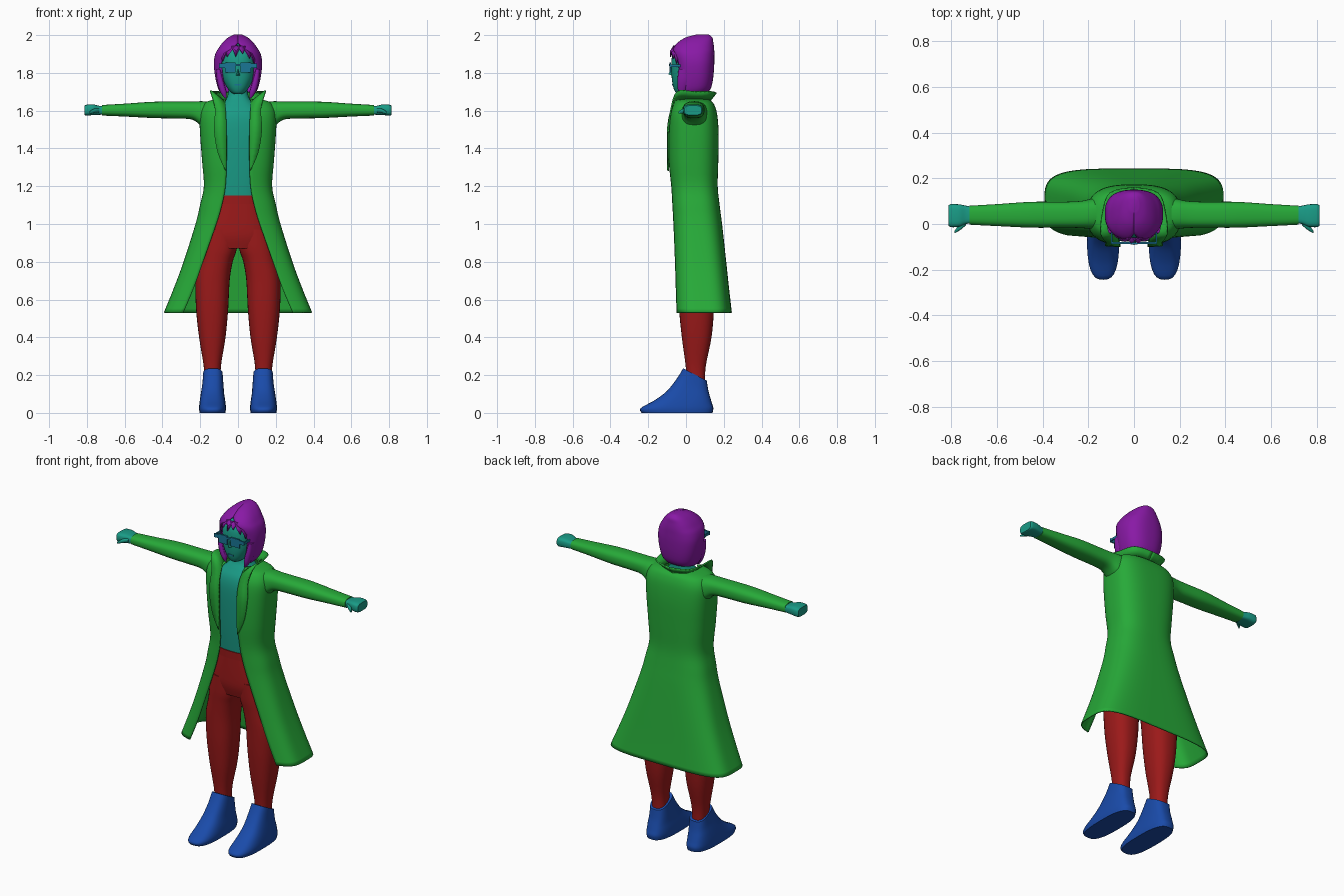
import bpy, bmesh, math
from mathutils import Vector


def material(name, rgb):
    m = bpy.data.materials.new(name)
    m.diffuse_color = (*rgb, 1)
    return m


GREEN = material("coat_green", (0.02, 0.40, 0.04))
TEAL = material("skin_teal", (0.01, 0.33, 0.24))
RED = material("trouser_red", (0.33, 0.01, 0.01))
BLUE = material("shoe_blue", (0.01, 0.07, 0.40))
PURPLE = material("hair_purple", (0.25, 0.01, 0.38))
LENS = material("glasses_blue", (0.01, 0.18, 0.30))


def make(name, verts, faces, mat, mirror=False, thick=0.0, angle=45):
    me = bpy.data.meshes.new(name)
    me.from_pydata([tuple(v) for v in verts], [], faces)
    bm = bmesh.new()
    bm.from_mesh(me)
    bmesh.ops.recalc_face_normals(bm, faces=bm.faces)
    bm.to_mesh(me)
    bm.free()
    ob = bpy.data.objects.new(name, me)
    bpy.context.collection.objects.link(ob)
    me.materials.append(mat)
    bpy.ops.object.select_all(action='DESELECT')
    ob.select_set(True)
    bpy.context.view_layer.objects.active = ob
    bpy.ops.object.shade_smooth_by_angle(angle=math.radians(angle))
    if thick:
        s = ob.modifiers.new("thickness", 'SOLIDIFY')
        s.thickness, s.offset = thick, 0
    if mirror:
        ob.modifiers.new("mirror", 'MIRROR')
    return ob


def spline(rows, steps):
    """Catmull-Rom through a list of equal-length tuples."""
    out = []
    for i in range(len(rows) - 1):
        a, b, c, d = (rows[max(i - 1, 0)], rows[i], rows[i + 1], rows[min(i + 2, len(rows) - 1)])
        for k in range(steps):
            t = k / steps
            out.append(tuple(0.5 * (2 * q + (r - p) * t + (2 * p - 5 * q + 4 * r - s) * t * t
                                    + (3 * q - p - 3 * r + s) * t ** 3)
                             for p, q, r, s in zip(a, b, c, d)))
    return out + [rows[-1]]


def loft(name, rows, mat, axis='z', n=2.4, seg=32, gap=False, caps=(True, True), **kw):
    """Rows: (position, centre, half width, y front, y back, gap half width, tilt, exponent)."""
    defaults = (0, 0, 0, 0, 0, 0, 0, n)
    rows = spline([tuple(r) + defaults[len(r):] for r in rows], 4)
    verts, faces = [], []
    for z, c, rx, y0, y1, op, tilt, e in rows:
        start = math.asin(min(1, max(op, 0) / rx) ** (e / 2)) if gap else 0
        for i in range(seg):
            t = start + (2 * math.pi - 2 * start) * i / (seg - 1 if gap else seg)
            s, k = math.sin(t), math.cos(t)
            u = c + rx * math.copysign(abs(s) ** (2 / e), s)
            v = (y0 + y1) / 2 - (y1 - y0) / 2 * math.copysign(abs(k) ** (2 / e), k)
            w = z + tilt * (v - (y0 + y1) / 2)
            verts.append((u, v, w) if axis == 'z' else (w, v, u))
    for j in range(len(rows) - 1):
        for i in range(seg - 1 if gap else seg):
            a, b = j * seg + i, j * seg + (i + 1) % seg
            faces.append((a, b, b + seg, a + seg))
    if caps[0]:
        faces.append(tuple(range(seg)))
    if caps[1]:
        faces.append(tuple(range(len(verts) - seg, len(verts))))
    return make(name, verts, faces, mat, **kw)


def box(name, centre, size, mat, mirror=False):
    c = Vector(centre)
    v = [c + Vector((x * size[0], y * size[1], z * size[2])) / 2
         for x in (-1, 1) for y in (-1, 1) for z in (-1, 1)]
    f = [(0, 1, 3, 2), (4, 6, 7, 5), (0, 4, 5, 1), (2, 3, 7, 6), (0, 2, 6, 4), (1, 5, 7, 3)]
    return make(name, v, f, mat, mirror)


# Shoes with sloping top rim
loft("shoe", [(0, .135, .068, -.235, .14, 0, 0), (.025, .135, .071, -.24, .145, 0, 0),
              (.06, .135, .068, -.165, .137, 0, -.05), (.10, .135, .062, -.10, .128, 0, -.15),
              (.15, .133, .056, -.05, .118, 0, -.35), (.203, .133, .052, -.015, .11, 0, -.52)],
     BLUE, n=2.8, mirror=True)

# Trousers: legs, hips and waistband
loft("trouser_leg", [(.15, .133, .042, .005, .10), (.25, .136, .046, -.002, .105),
                     (.40, .136, .070, -.022, .135), (.55, .137, .085, -.037, .148),
                     (.70, .134, .090, -.045, .150), (.80, .116, .088, -.05, .152),
                     (.87, .100, .094, -.055, .152), (.97, .088, .086, -.057, .152)],
     RED, mirror=True)
loft("trouser_hips", [(.87, 0, .16, -.045, .145), (.93, 0, .18, -.06, .155),
                      (1.0, 0, .17, -.063, .155), (1.11, 0, .14, -.062, .145)], RED, n=2.6)
loft("waistband", [(1.105, 0, .145, -.066, .147), (1.15, 0, .145, -.067, .147)], RED, n=2.6)

# Shirt body and neck
loft("shirt_body", [(1.12, 0, .13, -.06, .14), (1.3, 0, .15, -.073, .145),
                    (1.5, 0, .165, -.078, .145), (1.59, 0, .14, -.066, .13),
                    (1.64, 0, .085, -.035, .105), (1.68, 0, .055, -.01, .10),
                    (1.76, 0, .05, 0, .10)], TEAL, n=2.7)

# Open-fronted flared coat
loft("coat", [(.53, 0, .39, -.06, .24, .29, 0, 4), (.66, 0, .337, -.062, .225, .235, 0, 3.8),
              (.80, 0, .285, -.065, .21, .185, 0, 3.5), (1.0, 0, .222, -.07, .188, .115, 0, 3),
              (1.1, 0, .198, -.073, .175, .085, 0, 2.9), (1.2, 0, .178, -.078, .165, .066, 0, 2.8),
              (1.33, 0, .187, -.09, .168, .06, 0, 2.8), (1.48, 0, .198, -.092, .17, .06, 0, 2.9),
              (1.58, 0, .200, -.084, .162, .064, 0, 3), (1.63, 0, .182, -.065, .147, .067, 0, 2.9),
              (1.65, 0, .15, -.05, .13, .067, 0, 2.6), (1.66, 0, .09, -.03, .11, .062, 0, 2.4)],
     GREEN, gap=True, seg=64, caps=(False, False), thick=.006)

# Sleeves and hands run along x
loft("sleeve", [(.13, 1.56, .085, -.03, .125), (.19, 1.582, .068, -.022, .11),
                (.24, 1.600, .048, -.017, .10), (.32, 1.603, .045, -.016, .097),
                (.45, 1.604, .043, -.016, .097), (.60, 1.603, .034, -.009, .087),
                (.72, 1.602, .028, -.003, .08)],
     GREEN, axis='x', n=2.6, mirror=True)
loft("hand", [(.70, 1.602, .022, .003, .074), (.735, 1.602, .024, .0, .08),
              (.765, 1.605, .028, -.012, .086), (.80, 1.603, .029, -.014, .087),
              (.812, 1.602, .025, -.008, .082)], TEAL, axis='x', n=3.5, seg=24, mirror=True)
loft("thumb", [(.735, 1.602, .012, -.005, .03), (.755, 1.600, .012, -.022, .008),
               (.773, 1.595, .010, -.034, -.012), (.786, 1.590, .005, -.041, -.03)],
     TEAL, axis='x', seg=12, mirror=True)

# Turned-out collar and lapels: inner and outer edge points for one half
edges = [(.062, -.094, 1.28, .070, -.096, 1.29), (.060, -.097, 1.40, .108, -.094, 1.38),
         (.061, -.095, 1.52, .127, -.092, 1.50), (.066, -.075, 1.61, .122, -.078, 1.61),
         (.075, -.04, 1.65, .145, -.045, 1.70), (.088, .03, 1.655, .138, .045, 1.70),
         (.075, .095, 1.655, .105, .135, 1.70), (0, .125, 1.65, 0, .16, 1.695)]
pts = spline(edges, 4)
verts = [p[k:k + 3] for p in pts for k in (0, 3)]
make("collar_and_lapels", verts, [(i, i + 1, i + 3, i + 2) for i in range(0, len(verts) - 2, 2)],
     GREEN, mirror=True, thick=.008)

# Head with nose and mouth
loft("head", [(1.688, 0, .022, -.045, .02), (1.70, 0, .04, -.058, .05), (1.73, 0, .063, -.069, .08),
              (1.78, 0, .084, -.076, .10), (1.85, 0, .092, -.078, .12), (1.90, 0, .085, -.07, .12),
              (1.94, 0, .06, -.045, .11), (1.955, 0, .02, -.01, .06)], TEAL, n=2.3)
make("nose", [(-.014, -.07, 1.785), (.014, -.07, 1.785), (0, -.07, 1.84), (0, -.094, 1.792)],
     [(0, 1, 3), (1, 2, 3), (2, 0, 3), (0, 2, 1)], TEAL)
box("mouth", (0, -.068, 1.738), (.036, .01, .008), LENS)

# Glasses
box("lens", (.041, -.083, 1.828), (.058, .008, .052), LENS, True)
box("glasses_bridge", (0, -.085, 1.842), (.03, .008, .012), LENS)
box("glasses_hinge", (.083, -.083, 1.838), (.034, .008, .022), LENS, True)
box("glasses_temple", (.098, -.052, 1.838), (.006, .066, .014), LENS, True)

# Bobbed hair shell, fringe and front locks
loft("hair", [(1.69, 0, .085, -.038, .115, .062, .12), (1.72, 0, .103, -.047, .132, .066, .08),
              (1.78, 0, .118, -.05, .142, .08, .02), (1.85, 0, .125, -.057, .147, .086, 0),
              (1.90, 0, .117, -.068, .147, .072, 0), (1.93, 0, .10, -.066, .146, .03, 0),
              (1.96, 0, .078, -.04, .142, 0, 0), (1.985, 0, .05, .0, .137, 0, 0),
              (2.0, 0, .02, .055, .12, 0, 0)],
     PURPLE, n=2.5, gap=True, seg=48, caps=(False, True), thick=.006)
verts, faces = [], []
for xl, xr, xt, zt in [(-.092, -.045, -.082, 1.86), (-.065, -.015, -.058, 1.885),
                       (-.035, .015, -.012, 1.885), (-.005, .04, .025, 1.90),
                       (.02, .07, .062, 1.875), (.05, .092, .086, 1.85)]:
    b = len(verts)
    for x, y, z in ((xl, -.064, 1.945), (xr, -.064, 1.945), (xt, -.083, zt),
                    ((xl + xr) / 2, -.083, 1.915)):
        verts.append((x, y + 4.5 * x * x, z - 3.5 * x * x if z > 1.91 else z))
    faces += [(b, 3 + b, 2 + b), (b, 1 + b, 3 + b), (1 + b, 2 + b, 3 + b)]
make("fringe", verts, faces, PURPLE, thick=.006)
loft("front_lock", [(1.665, .066, .004, -.03, -.02), (1.70, .078, .017, -.042, .0),
                    (1.76, .094, .018, -.045, .02), (1.82, .104, .012, -.04, .02)],
     PURPLE, seg=16, mirror=True)
